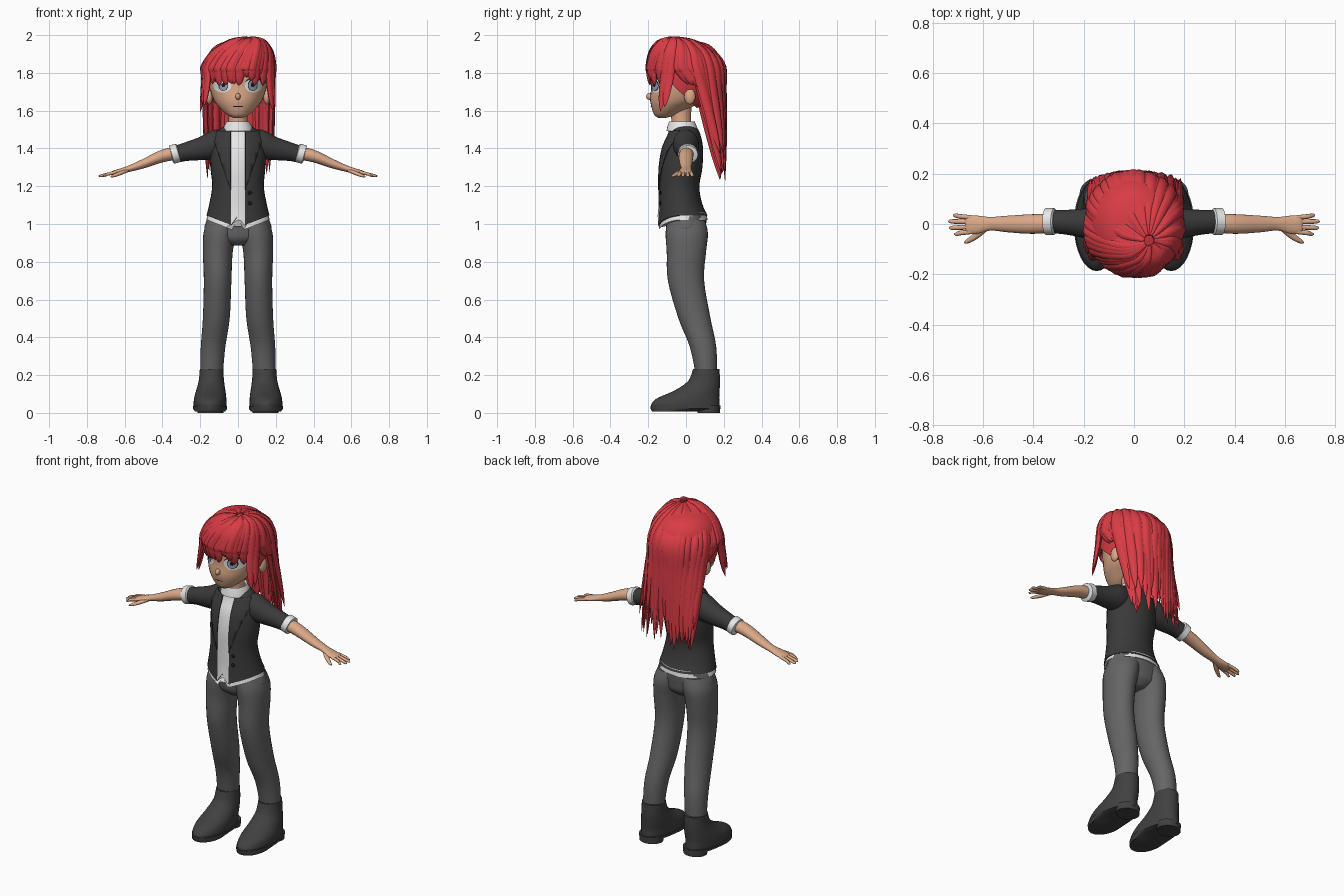
import bpy, bmesh, random
from math import sin, cos, pi, radians, degrees, asin
from mathutils import Vector, Matrix
from mathutils.bvhtree import BVHTree

random.seed(4)
if "Cube" in bpy.data.objects:
    bpy.data.objects.remove(bpy.data.objects["Cube"])
X, Y, Z = Vector((1, 0, 0)), Vector((0, 1, 0)), Vector((0, 0, 1))
made = []


def material(name, *rgb):
    m = bpy.data.materials.new(name)
    m.use_nodes = True
    m.diffuse_color = (*rgb, 1)
    m.node_tree.nodes["Principled BSDF"].inputs["Base Color"].default_value = (*rgb, 1)
    return m


RED = material("hair red", .70, .045, .06)
SKIN = material("skin", .72, .40, .25)
WHITE = material("shirt white", .8, .8, .8)
JACKET = material("jacket charcoal", .042, .042, .042)
TROUSER = material("trouser grey", .13, .13, .13)
BOOT = material("boot dark grey", .052, .052, .052)
IRIS = material("iris blue grey", .30, .38, .48)
BLACK = material("line black", .012, .01, .01)


def finish(bm, name, mat, mirror=False):
    bmesh.ops.recalc_face_normals(bm, faces=bm.faces)
    me = bpy.data.meshes.new(name)
    bm.to_mesh(me)
    bm.free()
    me.materials.append(mat)
    ob = bpy.data.objects.new(name, me)
    bpy.context.collection.objects.link(ob)
    if mirror:
        ob.modifiers.new("Mirror", 'MIRROR').use_mirror_merge = False
    made.append(ob)
    return ob


def spline(rows, steps):
    """Catmull-Rom interpolation of rows of numbers."""
    out = []
    for i in range(len(rows) - 1):
        a, b = rows[max(i - 1, 0)], rows[i]
        c, d = rows[i + 1], rows[min(i + 2, len(rows) - 1)]
        for k in range(steps):
            t = k / steps
            out.append([q + .5 * t * (r - p + t * (2*p - 5*q + 4*r - s + t * (3*(q - r) + s - p)))
                        for p, q, r, s in zip(a, b, c, d)])
    return out + [list(rows[-1])]


def loft_into(bm, rows, u=X, v=Y, n=32, steps=4):
    """Elliptical rings (x, y, z, radius_u, radius_v); v=None squares them to the path."""
    rows = spline(rows, steps)
    pts = [Vector(r[:3]) for r in rows]
    rings = []
    for i, r in enumerate(rows):
        w = v
        if v is None:
            w = (pts[min(i + 1, len(pts) - 1)] - pts[max(i - 1, 0)]).normalized().cross(u).normalized()
        rings.append([bm.verts.new(pts[i] + u * (cos(2*pi*j/n) * r[3]) + w * (sin(2*pi*j/n) * r[4]))
                      for j in range(n)])
    for a, b in zip(rings, rings[1:]):
        for j in range(n):
            k = (j + 1) % n
            bm.faces.new((a[j], a[k], b[k], b[j]))
    bm.faces.new(rings[0])
    bm.faces.new(rings[-1])


def loft(name, rows, mat, mirror=False, **kw):
    bm = bmesh.new()
    loft_into(bm, rows, **kw)
    return finish(bm, name, mat, mirror)


def ball(name, at, size, mat, mirror=False):
    bm = bmesh.new()
    bmesh.ops.create_uvsphere(bm, u_segments=20, v_segments=12, radius=1,
                              matrix=Matrix.Translation(at) @ Matrix.Diagonal((*size, 1)))
    return finish(bm, name, mat, mirror)


def cut(bm, co, no, clear=False):
    bmesh.ops.bisect_plane(bm, geom=bm.verts[:] + bm.edges[:] + bm.faces[:],
                           plane_co=co, plane_no=no, clear_inner=clear)


def pointed_front(me):
    """Pull the lower front edge down into two points beside the middle."""
    for p in me.vertices:
        if p.co.y < -.02 and abs(p.co.x) > .02:
            low = min(1, max(0, (1.2 - p.co.z) / .14))
            p.co.z -= .065 * low * max(0, 1 - abs(p.co.x) / .165)


# Trousers
loft("trouser_legs", [(.14, .107, .21, .06, .057), (.132, .09, .35, .065, .07),
                      (.115, .045, .5, .071, .085), (.108, 0, .7, .073, .096),
                      (.107, .002, .85, .079, .104), (.095, .004, .95, .088, .112),
                      (.075, 0, 1.02, .085, .1)], TROUSER, True)
loft("trouser_hips", [(0, 0, .885, .05, .06), (0, 0, .92, .14, .095), (0, 0, .97, .178, .104),
                      (0, 0, 1.02, .166, .108), (0, 0, 1.05, .155, .108)], TROUSER)

# Boots with sole and heel
loft("boots", [(.14, .107, .232, .062, .07), (.141, .096, .17, .067, .084),
               (.144, .06, .12, .077, .118), (.147, .014, .08, .085, .162),
               (.148, -.002, .05, .087, .18), (.148, -.002, .03, .086, .18)], BOOT, True)
loft("boot_soles", [(.148, -.002, .036, .091, .185), (.148, -.002, .022, .091, .185),
                    (.148, -.06, .008, .08, .12)], BOOT, True, steps=1)
loft("boot_heels", [(.146, .12, .04, .07, .062), (.146, .12, 0, .068, .06)], BOOT, True, steps=1)

# Jacket body with the white shirt front
bm = bmesh.new()
loft_into(bm, [(0, -.018, 1.045, .167, .132), (0, -.03, 1.11, .152, .115), (0, -.037, 1.2, .137, .108),
               (0, -.028, 1.3, .145, .115), (0, -.018, 1.4, .145, .108), (0, -.01, 1.46, .13, .09),
               (0, -.01, 1.5, .1, .075), (0, -.015, 1.525, .055, .055)])
for s in (-1, 1):
    cut(bm, (.037 * s, 0, 0), X)
lapel = bm.copy()
body = finish(bm, "jacket_body", JACKET)
body.data.materials.append(WHITE)
for f in body.data.polygons:
    if abs(f.center.x) < .037 and f.center.y < -.03:
        f.material_index = 1
pointed_front(body.data)
hem = loft("shirt_hem", [(0, -.016, 1.022, .168, .13), (0, -.016, 1.06, .158, .124)], WHITE, steps=2)
pointed_front(hem.data)

# Lapels, cut from the jacket surface
cut(lapel, (.038, 0, 0), X, True)
cut(lapel, (0, -.03, 0), -Y, True)
cut(lapel, (.038, 0, 1.18), Vector((-.22, 0, .073)), True)
cut(lapel, (0, 0, 1.49), -Z, True)
lapels = finish(lapel, "jacket_lapels", JACKET, True)
thick = lapels.modifiers.new("Solidify", 'SOLIDIFY')
thick.thickness, thick.offset = .007, 1
for z in (1.165, 1.11):
    ball("jacket_button", (.063, -.136, z), (.01, .006, .01), BLACK)

# Sleeves, cuffs, arms and hands
loft("sleeves", [(.06, -.005, 1.425, .06, .075), (.13, 0, 1.42, .068, .078), (.2, .003, 1.4, .058, .062),
                 (.27, .007, 1.385, .049, .051), (.335, .01, 1.368, .045, .046)], JACKET, True, u=Y, v=Z)
loft("cuffs", [(.313, .01, 1.378, .044, .044), (.317, .01, 1.377, .053, .05), (.35, .01, 1.367, .053, .05),
               (.354, .01, 1.366, .04, .04)], WHITE, True, u=Y, v=None, steps=1)
loft("arms", [(.3, .005, 1.38, .036, .035), (.4, 0, 1.36, .039, .034), (.5, 0, 1.32, .033, .026),
              (.57, .001, 1.295, .027, .018), (.62, -.003, 1.28, .036, .015),
              (.66, -.003, 1.271, .036, .012), (.672, -.003, 1.268, .025, .006)], SKIN, True, u=Y, v=Z, n=20)
bm = bmesh.new()
for y, tip in ((.026, .72), (.008, .738), (-.012, .735), (-.031, .715)):
    loft_into(bm, [(.645, y, 1.274, .009, .009), (.69, y * 1.15, 1.264, .0095, .009),
                   (tip - .01, y * 1.3, 1.255, .008, .007), (tip, y * 1.3, 1.253, .002, .002)],
              u=Y, v=Z, n=10)
loft_into(bm, [(.585, -.012, 1.285, .013, .011), (.625, -.045, 1.268, .013, .011),
               (.66, -.068, 1.255, .009, .008), (.675, -.075, 1.25, .002, .002)],
          u=Vector((.5, .87, 0)), v=Z, n=10)
finish(bm, "fingers", SKIN, True)

# Neck and collar
loft("neck", [(0, -.02, 1.48, .056, .056), (0, -.025, 1.55, .05, .052), (0, -.03, 1.64, .055, .06)], SKIN)
loft("shirt_collar", [(0, -.018, 1.49, .07, .07), (0, -.02, 1.492, .082, .084), (0, -.02, 1.51, .078, .08),
                      (0, -.022, 1.543, .06, .068), (0, -.022, 1.535, .052, .06)], WHITE, steps=1)

# Head
head_rows = [(0, -.13, 1.56, .018, .015), (0, -.108, 1.578, .058, .06), (0, -.075, 1.62, .102, .108),
             (0, -.04, 1.66, .13, .15), (0, -.02, 1.72, .15, .165), (0, -.008, 1.8, .16, .178),
             (0, -.005, 1.88, .148, .165), (0, 0, 1.935, .1, .11), (0, 0, 1.955, .03, .03)]
head = loft("head", head_rows, SKIN)
ball("nose", (0, -.19, 1.675), (.013, .022, .018), SKIN)
ball("ears", (.152, .02, 1.675), (.018, .03, .042), SKIN, True)
surface = BVHTree.FromPolygons([v.co for v in head.data.vertices],
                               [p.vertices[:] for p in head.data.polygons])


def face_mark(name, x, z, rx, rz, mat, lift, mirror=True, tilt=0, arch=0):
    """Thin oval plate laid on the face."""
    bm, n, prev = bmesh.new(), 24, None

    def on_face(a, b):
        b -= arch * (a / rx) ** 2
        px, pz = x + a * cos(tilt) - b * sin(tilt), z + a * sin(tilt) + b * cos(tilt)
        hit = surface.ray_cast(Vector((px, -1, pz)), Y)[0]
        return bm.verts.new((px, hit.y - lift, pz))
    mid = on_face(0, 0)
    for k in (1/4, 1/2, 3/4, 1):
        ring = [on_face(rx * k * cos(2*pi*j/n), rz * k * sin(2*pi*j/n)) for j in range(n)]
        for j in range(n):
            i = (j + 1) % n
            bm.faces.new((prev[j], ring[j], ring[i], prev[i]) if prev else (mid, ring[j], ring[i]))
        prev = ring
    return finish(bm, name, mat, mirror)


face_mark("eye_whites", .083, 1.733, .048, .037, WHITE, .003)
face_mark("iris_rims", .078, 1.735, .026, .031, BLACK, .0045)
face_mark("irises", .078, 1.734, .022, .027, IRIS, .006)
face_mark("pupils", .078, 1.737, .01, .013, BLACK, .0075)
face_mark("eye_glints", .086, 1.748, .006, .006, WHITE, .009)
face_mark("upper_lashes", .085, 1.773, .05, .005, BLACK, .006, arch=.022)
face_mark("eyebrows", .08, 1.803, .042, .005, BLACK, .004, tilt=.12, arch=.008)
face_mark("mouth", 0, 1.622, .03, .0025, BLACK, .003, mirror=False)

# Hair cap under the locks
bm = bmesh.new()
loft_into(bm, head_rows)
bmesh.ops.scale(bm, vec=(1.1, 1.1, 1.1), space=Matrix.Translation((0, 0, -1.78)), verts=bm.verts)
cut(bm, (0, -.2, 1.86), Vector((0, .69, .72)), True)
finish(bm, "hair_cap", RED)


def lock(bm, deg, size=1.0):
    """One tapered lock from the crown, over the skull, then hanging down."""
    a = radians(deg)
    lean = degrees(asin(sin(a)))
    rows = []
    for phi, w in ((6, .005), (28, .019), (54, .026), (78, .028)):
        k, c = sin(radians(phi)), cos(radians(phi))
        t = a + .5 * (1 - k)
        rows.append((.06 * c * c + .188 * size * k * cos(t), -.065 * c * c + .204 * size * k * sin(t),
                     1.79 + .197 * size * c, w, w * .55))
    x, y, z = rows[-1][:3]
    r = random.random()
    if lean < -38:
        end, out, back = 1.73 + .06 * r, -.04, .01
    elif lean < -14:
        end, out, back = 1.59 + .05 * r, .12, -.03
    elif lean < 12:
        end, out, back = 1.72 + .02 * r, -.02, .06
    else:
        end, out, back = 1.22 + .2 * r, -.08 + .12 * r, (.2 - y) * .8 + .01
    for f, w in ((.25, .028), (.5, .026), (.8, .017), (1, .001)):
        rows.append((x * (1 + out * f * f), y + back * f, z + (end - z) * f, w, w * .5))
    loft_into(bm, rows, u=Vector((-sin(a), cos(a), 0)), v=None, n=8, steps=4)


# Hair locks, with an inner layer at the back
bm = bmesh.new()
for i in range(48):
    lock(bm, i * 7.5 + random.uniform(-1.5, 1.5), random.uniform(.98, 1.03))
for i in range(18):
    lock(bm, 18 + i * 8.5, .86)
finish(bm, "hair_locks", RED)

# Smooth shading with sharp edges kept
bpy.ops.object.select_all(action='DESELECT')
for ob in made:
    ob.select_set(True)
bpy.context.view_layer.objects.active = made[0]
bpy.ops.object.shade_smooth_by_angle(angle=radians(45))
